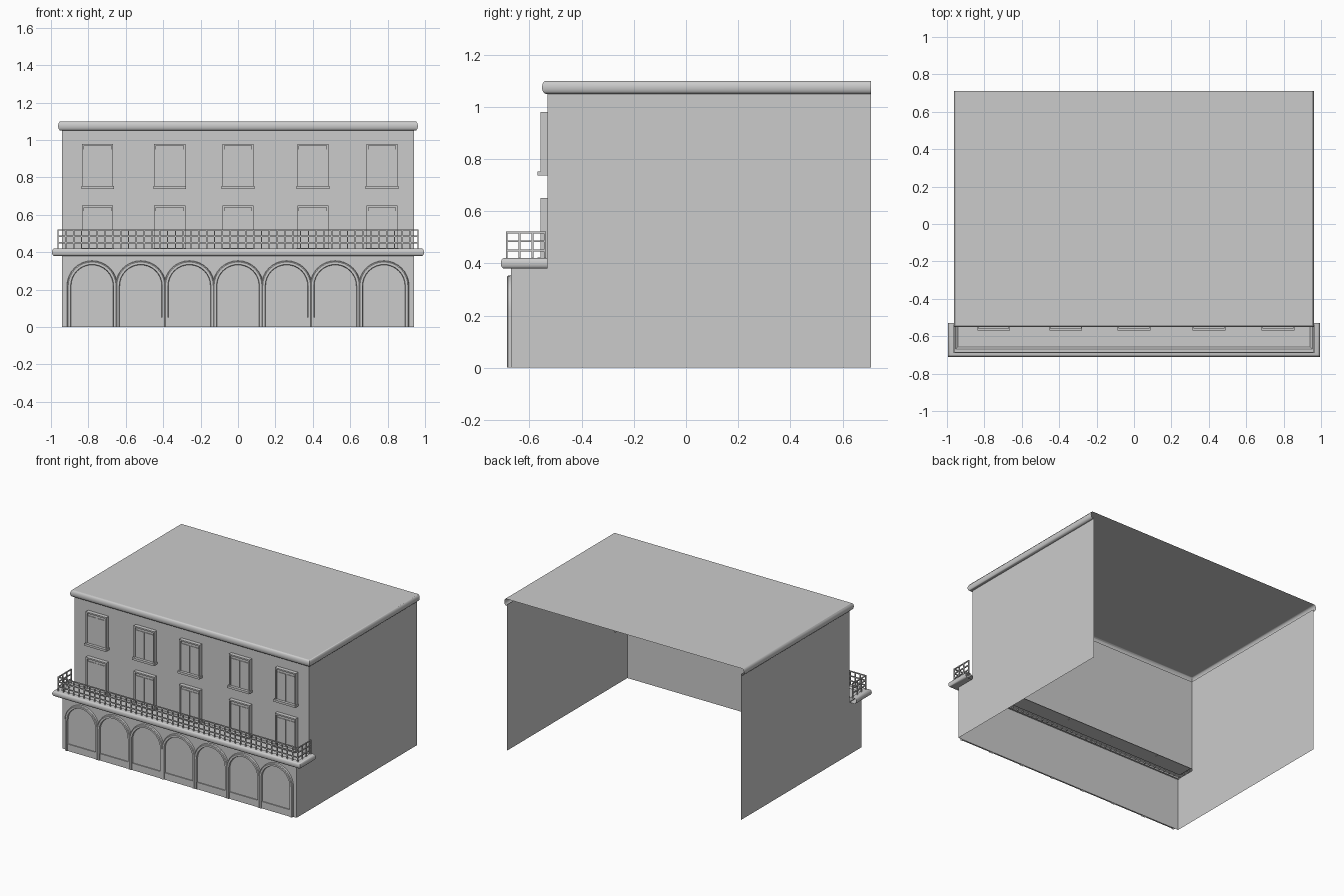
import bpy, bmesh, math

if "Cube" in bpy.data.objects:
    bpy.data.objects.remove(bpy.data.objects["Cube"])

X, YF, YG, YB = 0.94, -0.53, -0.67, 0.71   # half width, upper front, ground-floor front, back


def finish(name, bm, recalc=True):
    if recalc:
        bmesh.ops.recalc_face_normals(bm, faces=bm.faces)
    me = bpy.data.meshes.new(name)
    bm.to_mesh(me)
    bm.free()
    ob = bpy.data.objects.new(name, me)
    bpy.context.collection.objects.link(ob)
    bpy.context.view_layer.objects.active = ob
    for o in bpy.context.selected_objects:
        o.select_set(False)
    ob.select_set(True)
    bpy.ops.object.shade_smooth_by_angle(angle=math.radians(35))
    return ob


def quad(bm, *pts):
    bm.faces.new([bm.verts.new(p) for p in pts])


def box(bm, x0, x1, y0, y1, z0, z1):
    v = [bm.verts.new((x, y, z)) for x in (x0, x1) for y in (y0, y1) for z in (z0, z1)]
    for f in ((0, 1, 3, 2), (4, 6, 7, 5), (0, 4, 5, 1), (2, 3, 7, 6), (0, 2, 6, 4), (1, 5, 7, 3)):
        bm.faces.new([v[i] for i in f])


def u_sweep(bm, profile, x, yf, yb, caps=False):
    """Run an (offset, z) profile round left side, front and right side."""
    rows = [[bm.verts.new(p) for p in ((-x - o, yb, z), (-x - o, yf - o, z),
                                       (x + o, yf - o, z), (x + o, yb, z))] for o, z in profile]
    for a, b in zip(rows, rows[1:]):
        for i in range(3):
            bm.faces.new((a[i], a[i + 1], b[i + 1], b[i]))
    if caps:
        bm.faces.new([r[0] for r in rows])
        bm.faces.new([r[3] for r in rows])


def bullnose(o0, o1, z0, z1, n=8):
    """Quarter-rounded lip from the wall out and back in at the top."""
    r = (z1 - z0) / 2
    pts = [(o0, z0)]
    for i in range(n + 1):
        a = -math.pi / 2 + math.pi * i / n
        pts.append((o1 - r * 0.6 + r * 0.6 * math.cos(a), (z0 + z1) / 2 + r * math.sin(a)))
    return pts


# upper walls: open at the back and underneath
bm = bmesh.new()
u_sweep(bm, [(0, 0.40), (0, 1.06)], X, YF, YB)
for s in (-1, 1):
    quad(bm, (s * X, YF, 0), (s * X, YB, 0), (s * X, YB, 0.40), (s * X, YF, 0.40))
finish("upper_walls", bm)

# ground-floor front projecting under the balcony
bm = bmesh.new()
u_sweep(bm, [(0, 0), (0, 0.385)], X, YG, YF)
finish("ground_floor_front", bm)

# roof sheet with rounded cornice
bm = bmesh.new()
u_sweep(bm, bullnose(0, 0.022, 1.05, 1.10), X, YF, YB)
quad(bm, (-0.952, -0.54, 1.10), (0.952, -0.54, 1.10), (0.952, YB, 1.10), (-0.952, YB, 1.10))
finish("roof_and_cornice", bm)

# balcony lip and floor
bm = bmesh.new()
u_sweep(bm, bullnose(0, 0.053, 0.38, 0.42) + [(0.012, 0.42), (0.0, 0.41)], 0.942, -0.657, YF)
quad(bm, (-0.942, -0.657, 0.41), (0.942, -0.657, 0.41), (0.942, YF, 0.41), (-0.942, YF, 0.41))
finish("balcony_slab", bm)

# arcade: seven arch surrounds with blind panels
N = 16
CENTRES = [-0.78 + 0.26 * i for i in range(7)]


def arch(r, base, zc=0.22):
    pts = [(r, base)]
    pts += [(r * math.cos(math.pi * i / N), zc + r * math.sin(math.pi * i / N)) for i in range(N + 1)]
    return pts + [(-r, base)]


bm = bmesh.new()
for cx in CENTRES:
    # section: outer wall, outer front, inner front, inner panel edge
    loops = [[bm.verts.new((cx + x, y, z)) for x, z in arch(r, 0.0)]
             for r, y in ((0.135, YG), (0.133, -0.682), (0.128, -0.686), (0.115, -0.686), (0.112, -0.673))]
    for a, b in zip(loops, loops[1:]):
        for i in range(len(a) - 1):
            bm.faces.new((a[i], a[i + 1], b[i + 1], b[i]))
finish("arch_surrounds", bm)

bm = bmesh.new()
for cx in CENTRES:
    bm.faces.new([bm.verts.new((cx + x, -0.674, z)) for x, z in arch(0.113, 0.0)])
    box(bm, cx - 0.113, cx + 0.113, -0.681, YG, 0.0, 0.05)
finish("arch_panels_and_plinths", bm)

# windows, two storeys of five
frames, panes, sills = bmesh.new(), bmesh.new(), bmesh.new()
for cx in (-0.75, -0.365, 0.0, 0.4, 0.77):
    for z in (0.42, 0.75):
        w, t, top = 0.083, 0.01, z + 0.23
        for s in (-1, 1):
            a, b = sorted((cx + s * w, cx + s * (w - t)))
            box(frames, a, b, -0.558, YF, z, top)
            # shutter leaf on each side of the middle joint
            a, b = sorted((cx + s * 0.003, cx + s * (w - t)))
            box(panes, a, b, -0.550, YF, z, top - 0.03)
        box(frames, cx - w + t, cx + w - t, -0.558, YF, top - t, top)
        box(panes, cx - w + t, cx + w - t, -0.546, YF, z, top - t)
        box(sills, cx - 0.088, cx + 0.088, -0.57, YF, z - 0.013, z + 0.003)
finish("window_frames", frames)
finish("window_shutters", panes)
finish("window_sills", sills)

# balcony railing: three rails and closely spaced bars
bm = bmesh.new()
h, RX, RY0, RY1 = 0.0035, 0.962, -0.687, -0.54
for z in (0.45, 0.485, 0.519):
    box(bm, -RX - h, RX + h, RY0 - h, RY0 + h, z - h, z + h)
    for s in (-1, 1):
        box(bm, s * RX - h, s * RX + h, RY0, RY1 + h, z - h, z + h)
spots = [(-RX + 2 * RX * i / 46, RY0) for i in range(47)]
spots += [(s * RX, RY0 + (RY1 - RY0) * i / 3) for s in (-1, 1) for i in (1, 2, 3)]
for x, y in spots:
    box(bm, x - h, x + h, y - h, y + h, 0.41, 0.522)
finish("balcony_railing", bm)
